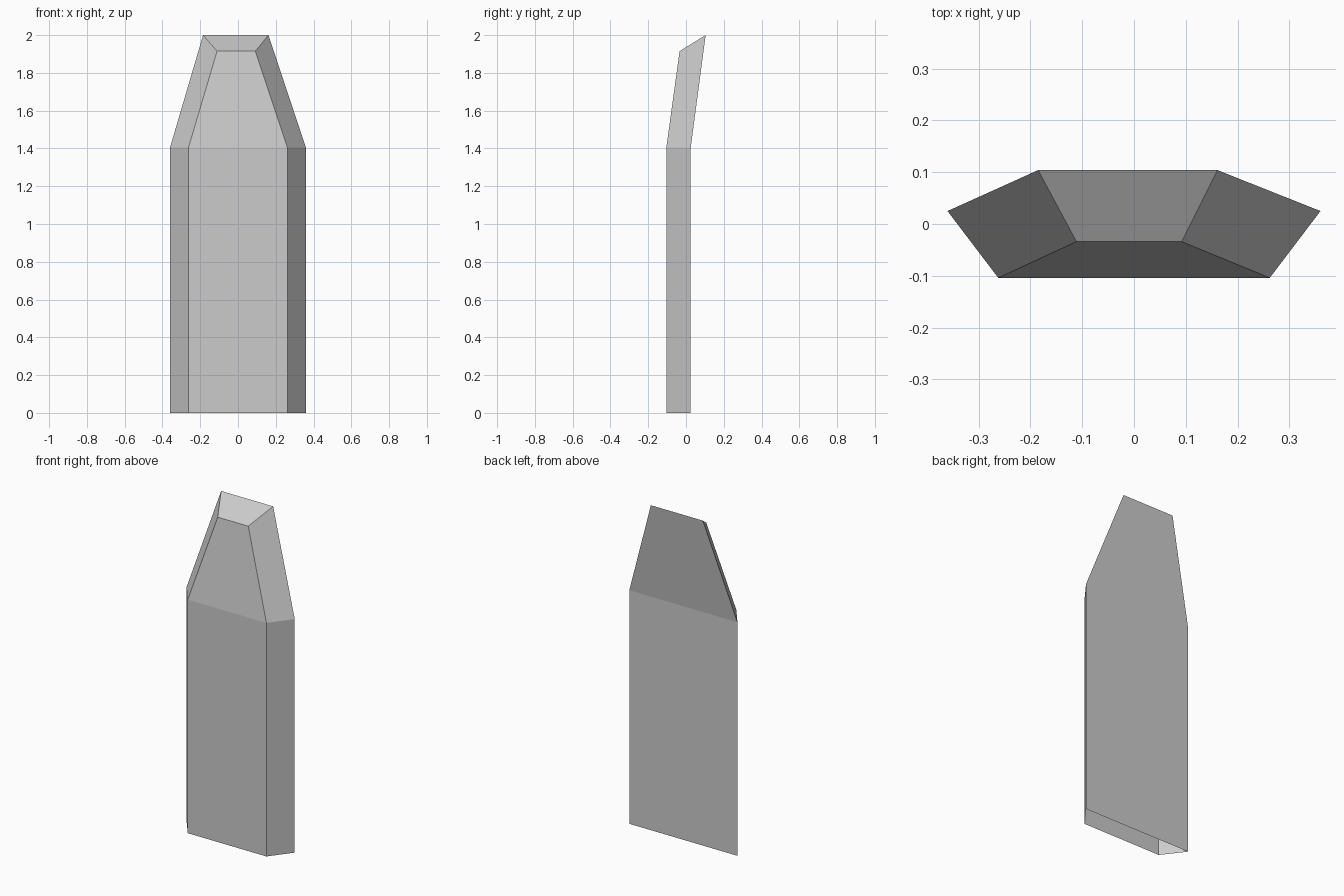
import bpy, bmesh

if "Cube" in bpy.data.objects:
    bpy.data.objects.remove(bpy.data.objects["Cube"])

# Each ring: front-left, front-right, back-right, back-left
base = [(-0.262, -0.104), (0.262, -0.104), (0.36, 0.025), (-0.36, 0.025)]
tip = [(-0.111, -0.034, 1.915), (0.092, -0.034, 1.915),
       (0.161, 0.104, 2.0), (-0.185, 0.104, 2.0)]
rings = [[(x, y, 0.0) for x, y in base],
         [(x, y, 1.405) for x, y in base],
         tip]

bm = bmesh.new()
loops = [[bm.verts.new(p) for p in ring] for ring in rings]

# Straight shaft and the tapered, backward-leaning head
for low, high in zip(loops, loops[1:]):
    for i in range(4):
        j = (i + 1) % 4
        bm.faces.new((low[i], low[j], high[j], high[i]))

# Sloping top cap; the underside stays open
bm.faces.new(loops[-1])

mesh = bpy.data.meshes.new("tapered_slab")
bm.to_mesh(mesh)
bm.free()
slab = bpy.data.objects.new("tapered_slab", mesh)
bpy.context.collection.objects.link(slab)
